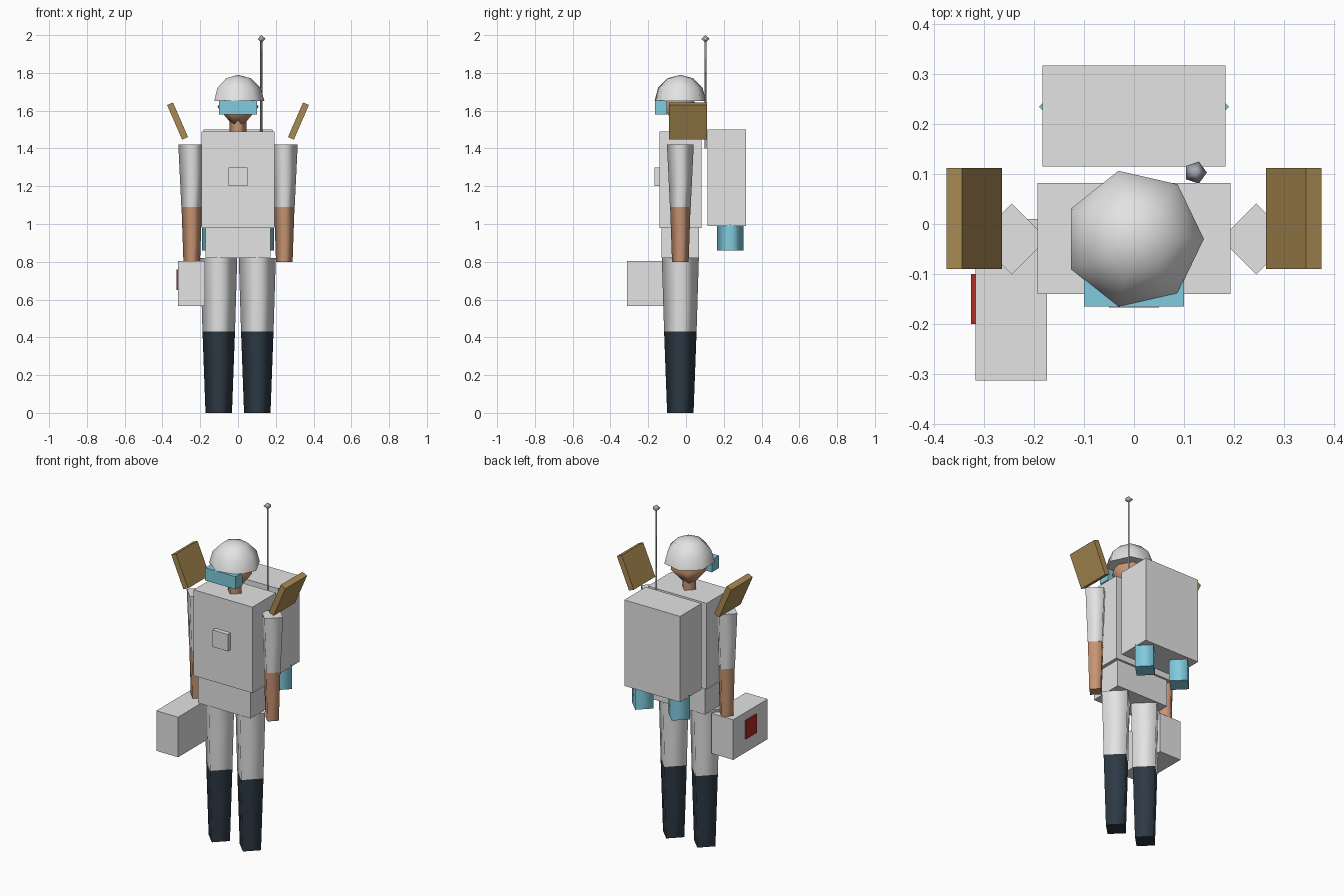
import bpy, bmesh, math
from mathutils import Matrix, Vector

cube = bpy.data.objects.get("Cube")
if cube:
    bpy.data.objects.remove(cube, do_unlink=True)


def material(name, r, g, b):
    m = bpy.data.materials.new(name)
    m.use_nodes = True
    m.diffuse_color = (r, g, b, 1)
    m.node_tree.nodes["Principled BSDF"].inputs["Base Color"].default_value = (r, g, b, 1)
    return m


WHITE = material("suit white", .76, .77, .76)
SKIN = material("skin", .58, .30, .17)
BOOT = material("boot navy", .026, .041, .058)
CYAN = material("cyan", .22, .60, .74)
TAN = material("panel tan", .40, .26, .085)
RED = material("red", .45, .025, .018)
STEEL = material("steel", .38, .38, .42)


def finish(name, bm, mat, smooth=False):
    """Turn a bmesh into an object; flat horizontal caps stay flat."""
    bmesh.ops.recalc_face_normals(bm, faces=bm.faces)
    bm.normal_update()
    for f in bm.faces:
        f.smooth = smooth and abs(f.normal.z) < 0.995
    mesh = bpy.data.meshes.new(name)
    bm.to_mesh(mesh)
    bm.free()
    mesh.materials.append(mat)
    ob = bpy.data.objects.new(name, mesh)
    bpy.context.collection.objects.link(ob)
    return ob


def box(name, mat, x, y, z, tilt=0):
    """Box from (min, max) ranges, optionally tilted about its own y axis."""
    bm = bmesh.new()
    bmesh.ops.create_cube(bm, size=1)
    size = Vector([b - a for a, b in (x, y, z)])
    centre = Vector([(a + b) / 2 for a, b in (x, y, z)])
    bm.transform(Matrix.Translation(centre) @ Matrix.Rotation(tilt, 4, 'Y')
                 @ Matrix.Diagonal(size).to_4x4())
    return finish(name, bm, mat)


def lathe(name, mat, x, y, profile, sides=4):
    """Smooth faceted solid from (radius, z) rings, first corner on +x."""
    bm = bmesh.new()
    rings = []
    for r, z in profile:
        if r == 0:
            rings.append([bm.verts.new((x, y, z))] * sides)
        else:
            rings.append([bm.verts.new((x + r * math.cos(a), y + r * math.sin(a), z))
                          for a in (math.tau * i / sides for i in range(sides))])
    for low, high in zip(rings, rings[1:]):
        for i in range(sides):
            j = (i + 1) % sides
            quad = list(dict.fromkeys((low[i], low[j], high[j], high[i])))
            bm.faces.new(quad)
    for ring, (r, z) in zip((rings[0], rings[-1]), (profile[0], profile[-1])):
        if r > 0:
            bm.faces.new(ring)
    return finish(name, bm, mat, True)


AXIS = -.03  # depth of the body axis

# Body
box("torso", WHITE, (-.193, .193), (-.14, .082), (.98, 1.49))
box("pelvis", WHITE, (-.173, .173), (-.13, .07), (.82, .98))
box("chest_panel", WHITE, (-.05, .05), (-.167, -.14), (1.2, 1.3))

# Head, helmet and visor
lathe("neck", SKIN, 0, AXIS, [(.045, 1.47), (.045, 1.56)])
lathe("head", SKIN, 0, AXIS, [(0, 1.49), (.11, 1.62), (0, 1.75)], 6)
dome = [(.14 * math.cos(math.radians(a)), 1.65 + .14 * math.sin(math.radians(a)))
        for a in (0, 30, 60)]
lathe("helmet", WHITE, 0, AXIS, dome + [(0, 1.79)], 7)
box("visor", CYAN, (-.1, .1), (-.165, -.1), (1.58, 1.655))

# Limbs, shoulder panels and thrusters on both sides
for side, s in (("left", 1), ("right", -1)):
    lathe(side + "_boot", BOOT, s * .102, AXIS, [(.07, 0), (.086, .43)])
    lathe(side + "_leg", WHITE, s * .102, AXIS, [(.086, .43), (.098, .82)])
    lathe(side + "_forearm", SKIN, s * .245, AXIS, [(.044, .8), (.054, 1.09)])
    lathe(side + "_upper_arm", WHITE, s * .245, AXIS, [(.055, 1.09), (.071, 1.42)])
    box(side + "_shoulder_panel", TAN, (s * .32 - .017, s * .32 + .017),
        (-.09, .112), (1.445, 1.645), s * math.radians(23.5))
    lathe(side + "_thruster", CYAN, s * .12, .235, [(.07, .86), (.07, 1.0)])

# Backpack and antenna
box("backpack", WHITE, (-.183, .183), (.115, .317), (.99, 1.5))
lathe("antenna", STEEL, .123, .103, [(.006, 1.4), (.006, 1.98)])
lathe("antenna_tip", STEEL, .123, .103, [(0, 1.96), (.023, 1.98), (0, 2.0)], 5)

# Carried case with a red side plate
box("case", WHITE, (-.317, -.174), (-.313, .01), (.567, .805))
box("case_plate", RED, (-.326, -.317), (-.2, -.1), (.65, .76))
